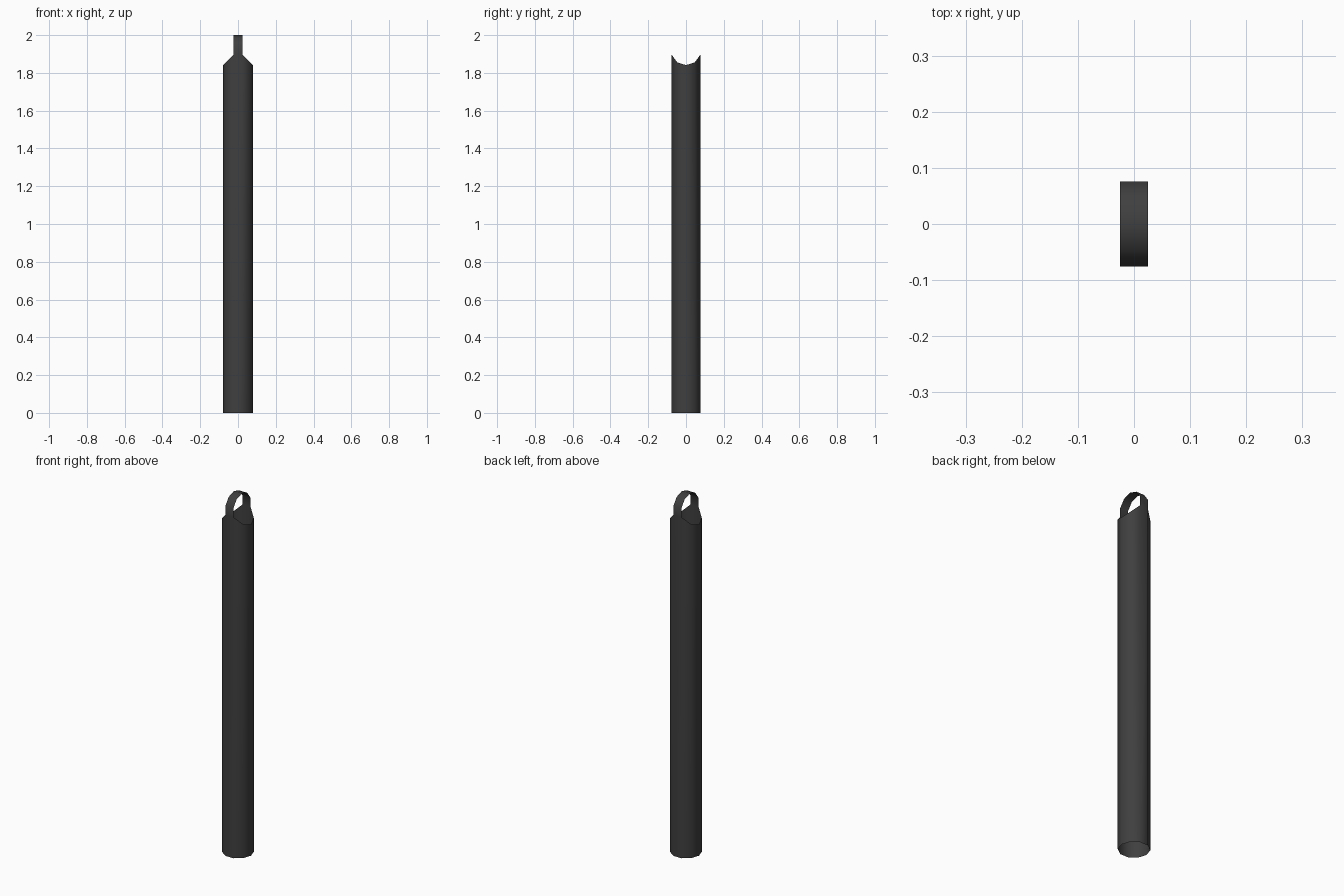
import bpy, bmesh
from math import cos, sin, pi

if "Cube" in bpy.data.objects:
    bpy.data.objects.remove(bpy.data.objects["Cube"])

R = 0.0795          # radius of the ten-sided tube
SIDES = 10
C = 2.0 - R         # height where the tube and loop axes meet

bm = bmesh.new()

# Open tube with its top edge cut at 45 degrees on both sides
bottom, top = [], []
for i in range(SIDES):
    a = 2 * pi * i / SIDES
    x, y = R * cos(a), R * sin(a)
    bottom.append(bm.verts.new((x, y, 0)))
    top.append(bm.verts.new((x, y, C - abs(x))))
for i in range(SIDES):
    j = (i + 1) % SIDES
    bm.faces.new((bottom[i], bottom[j], top[j], top[i]))

# Thin strap arching over the opening, joined to the front and back tube faces
half = R * cos(2 * pi / 5)
rows = [(top[3], top[2])]
for k in range(6):
    a = pi * 0.1 + 2 * pi * (k - 0) / SIDES - 0.0
    if k == 5:
        rows.append((top[7], top[8]))
        continue
    y, z = R * cos(a), C + R * sin(a)
    rows.append(tuple(bm.verts.new((s * half, y, z)) for s in (-1, 1)))
for (a, b), (c, d) in zip(rows, rows[1:]):
    bm.faces.new((a, b, d, c))

bmesh.ops.recalc_face_normals(bm, faces=bm.faces)
for f in bm.faces:
    f.smooth = True

mesh = bpy.data.meshes.new("looped_tube")
bm.to_mesh(mesh)
bm.free()
post = bpy.data.objects.new("looped_tube", mesh)
bpy.context.collection.objects.link(post)

mat = bpy.data.materials.new("dark_grey")
mat.diffuse_color = (0.05, 0.05, 0.05, 1)
mat.use_nodes = True
mat.node_tree.nodes["Principled BSDF"].inputs["Base Color"].default_value = mat.diffuse_color
mesh.materials.append(mat)
